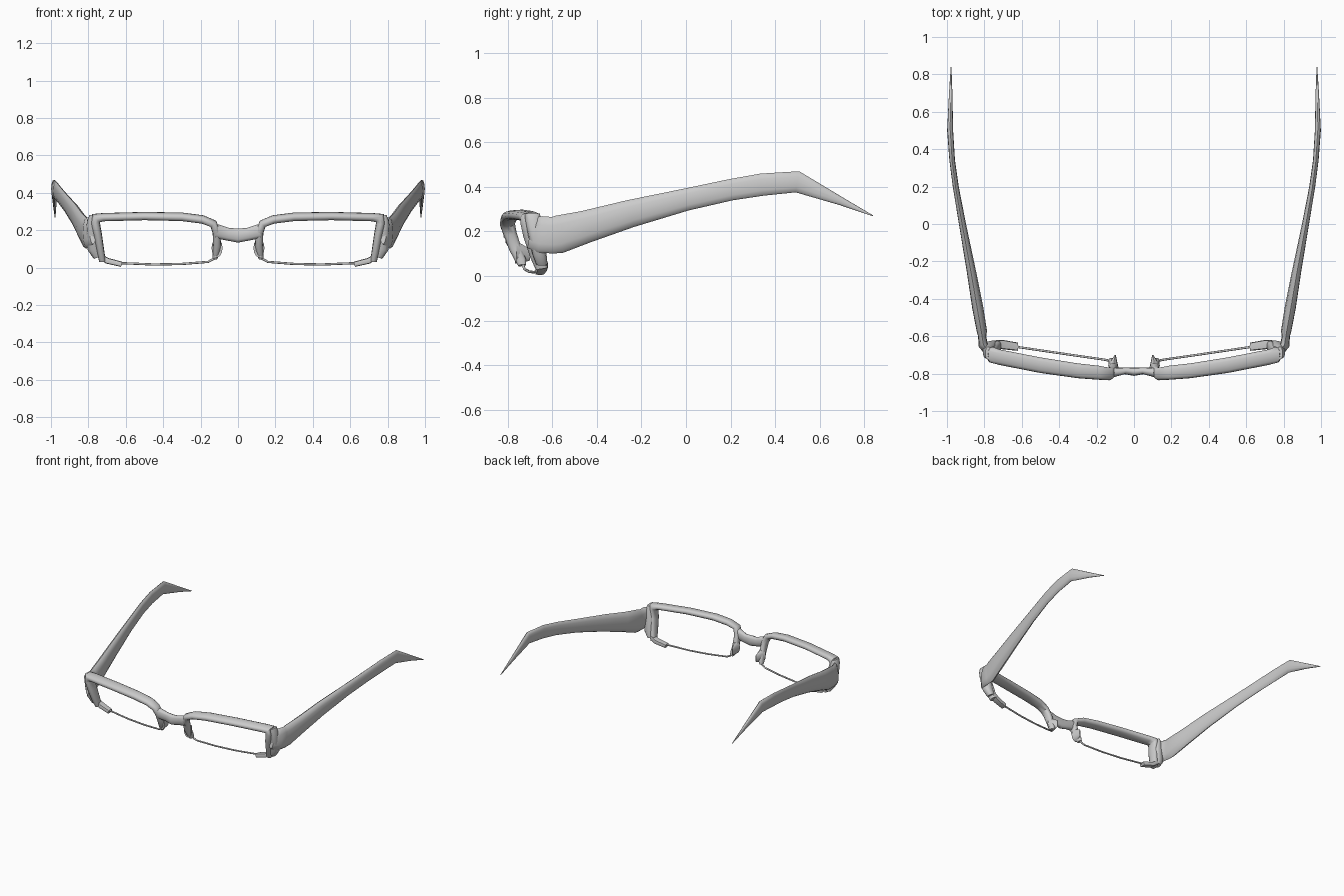
import bpy, bmesh, math
from mathutils import Vector

grey = bpy.data.materials.new("frame_grey")
grey.diffuse_color = (0.6, 0.6, 0.6, 1)


def power(v, p):
    return math.copysign(abs(v) ** p, v)


def sweep(name, stations, depth_dir, sides=12, p=0.8, mirror=True):
    """Loft rounded sections; a station is (x, y, z, half_width, half_depth)."""
    centres = [Vector(s[:3]) for s in stations]
    last = len(centres) - 1
    bm = bmesh.new()
    rings = []
    for i, (c, s) in enumerate(zip(centres, stations)):
        tangent = Vector()
        if i > 0:
            tangent += (c - centres[i - 1]).normalized()
        if i < last:
            tangent += (centres[i + 1] - c).normalized()
        d = Vector(depth_dir).normalized()
        n = tangent.cross(d).normalized()
        ring = []
        for k in range(sides):
            t = 2 * math.pi * k / sides
            ring.append(bm.verts.new(c + n * s[3] * power(math.cos(t), p)
                                     + d * s[4] * power(math.sin(t), p)))
        rings.append(ring)
    for r0, r1 in zip(rings, rings[1:]):
        for k in range(sides):
            j = (k + 1) % sides
            bm.faces.new((r0[k], r0[j], r1[j], r1[k]))
    bm.faces.new(rings[0])
    bm.faces.new(rings[-1])
    bmesh.ops.recalc_face_normals(bm, faces=bm.faces)
    mesh = bpy.data.meshes.new(name)
    bm.to_mesh(mesh)
    bm.free()
    mesh.materials.append(grey)
    ob = bpy.data.objects.new(name, mesh)
    bpy.context.collection.objects.link(ob)
    if mirror:
        ob.modifiers.new("Mirror", 'MIRROR')
    bpy.ops.object.select_all(action='DESELECT')
    ob.select_set(True)
    bpy.context.view_layer.objects.active = ob
    bpy.ops.object.shade_smooth_by_angle(angle=math.radians(50))
    return ob


# Open rim: outer side, brow, nose side
sweep("rim", [
    (0.725, -0.648, 0.035, 0.018, 0.028),
    (0.735, -0.665, 0.09, 0.02, 0.035),
    (0.75, -0.69, 0.18, 0.022, 0.04),
    (0.762, -0.70, 0.24, 0.024, 0.043),
    (0.758, -0.70, 0.265, 0.03, 0.043),
    (0.72, -0.712, 0.27, 0.021, 0.042),
    (0.5, -0.755, 0.276, 0.021, 0.042),
    (0.3, -0.785, 0.272, 0.022, 0.04),
    (0.19, -0.795, 0.258, 0.022, 0.038),
    (0.132, -0.802, 0.235, 0.022, 0.034),
    (0.115, -0.79, 0.19, 0.021, 0.03),
    (0.112, -0.765, 0.12, 0.021, 0.028),
    (0.118, -0.742, 0.07, 0.019, 0.025),
    (0.125, -0.735, 0.048, 0.013, 0.018)], (0, 1, 0.15))

# Block joining the rim's outer side to the hinge
sweep("hinge_block", [
    (0.75, -0.648, 0.055, 0.022, 0.026),
    (0.768, -0.658, 0.1, 0.036, 0.032),
    (0.775, -0.672, 0.18, 0.036, 0.036),
    (0.782, -0.685, 0.25, 0.026, 0.036),
    (0.78, -0.69, 0.28, 0.014, 0.034)], (0, 1, 0))

# Thin wire under each lens opening
sweep("lower_wire", [
    (0.125, -0.732, 0.05, 0.006, 0.006),
    (0.16, -0.725, 0.031, 0.006, 0.006),
    (0.3, -0.705, 0.02, 0.006, 0.006),
    (0.45, -0.683, 0.017, 0.006, 0.006),
    (0.64, -0.655, 0.025, 0.006, 0.006)], (0, 1, 0), sides=8, p=1)

# Clip holding the outer end of the wire
sweep("wire_clip", [
    (0.735, -0.642, 0.06, 0.014, 0.022),
    (0.70, -0.645, 0.037, 0.016, 0.025),
    (0.622, -0.656, 0.018, 0.014, 0.022)], (0, 1, 0), sides=8, p=0.5)

# Nose pads pointing back
sweep("nose_pad", [
    (0.112, -0.765, 0.105, 0.03, 0.05),
    (0.107, -0.735, 0.1, 0.018, 0.042),
    (0.1, -0.70, 0.095, 0.003, 0.025)], (0, 0, 1), p=1)

# Bridge
sweep("bridge", [
    (-0.115, -0.795, 0.195, 0.038, 0.026),
    (-0.05, -0.785, 0.178, 0.034, 0.018),
    (0, -0.79, 0.172, 0.038, 0.022),
    (0.05, -0.785, 0.178, 0.034, 0.018),
    (0.115, -0.795, 0.195, 0.038, 0.026)], (0, 1, 0), mirror=False)

# Temple arms with hinge end and pointed tip
sweep("temple_arm", [
    (0.775, -0.70, 0.195, 0.07, 0.018),
    (0.805, -0.655, 0.187, 0.082, 0.025),
    (0.812, -0.60, 0.183, 0.082, 0.022),
    (0.814, -0.57, 0.187, 0.085, 0.028),
    (0.835, -0.45, 0.221, 0.073, 0.03),
    (0.87, -0.25, 0.28, 0.062, 0.025),
    (0.917, 0, 0.343, 0.05, 0.019),
    (0.953, 0.2, 0.387, 0.048, 0.016),
    (0.972, 0.34, 0.41, 0.05, 0.015),
    (0.983, 0.5, 0.423, 0.048, 0.016),
    (0.98, 0.7, 0.334, 0.018, 0.009),
    (0.978, 0.84, 0.27, 0.002, 0.002)], (1, 0, 0), p=0.95)
